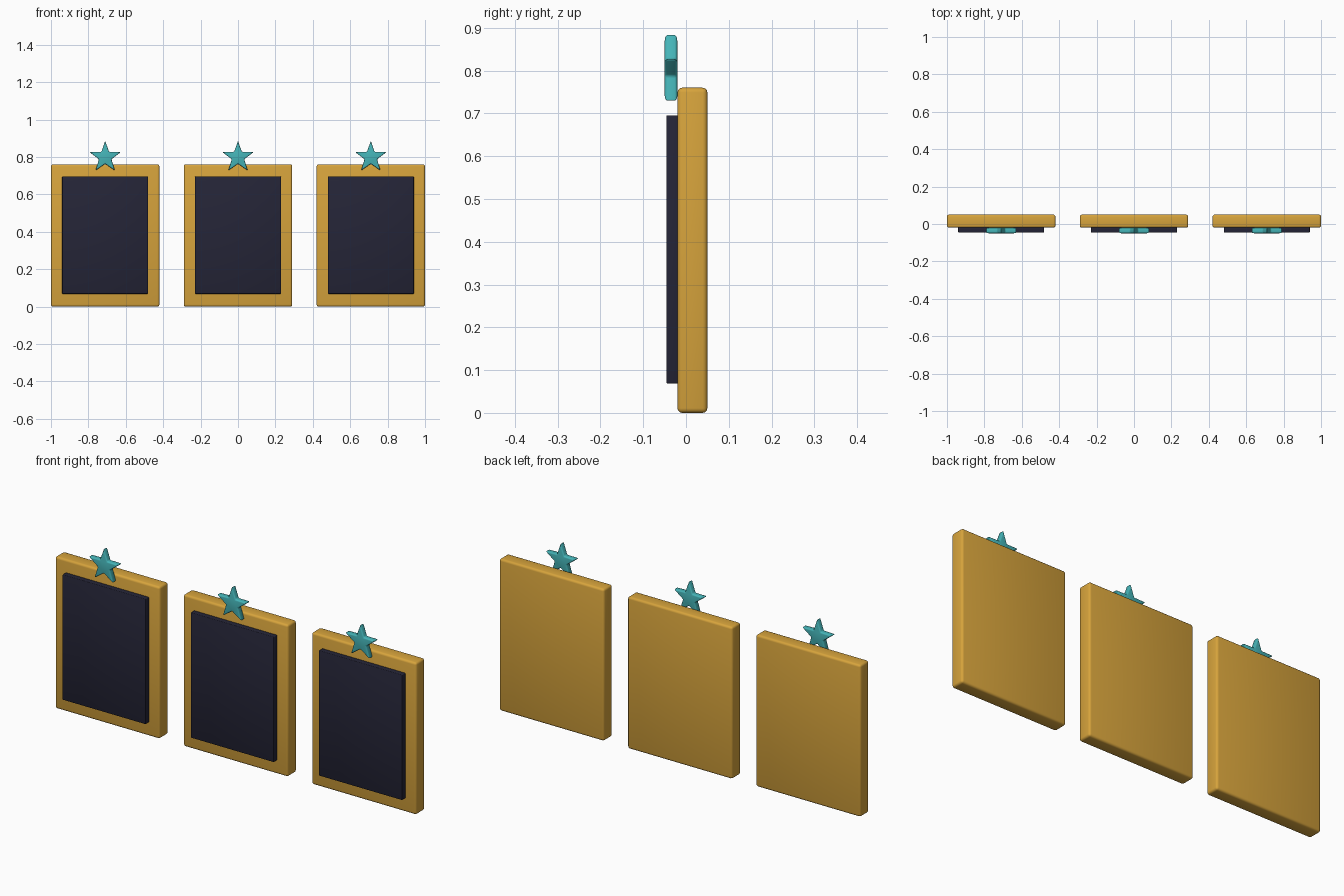
import bpy, bmesh, math

if "Cube" in bpy.data.objects:
    bpy.data.objects.remove(bpy.data.objects["Cube"], do_unlink=True)


def material(name, rgb):
    m = bpy.data.materials.new(name)
    m.use_nodes = True
    m.diffuse_color = (*rgb, 1)
    bsdf = next(n for n in m.node_tree.nodes if n.type == "BSDF_PRINCIPLED")
    bsdf.inputs["Base Color"].default_value = (*rgb, 1)
    return m


GOLD = material("warm gold", (0.68, 0.37, 0.045))
NAVY = material("dark navy", (0.018, 0.018, 0.038))
TEAL = material("teal", (0.06, 0.46, 0.48))


def plate(name, outline, x, z, y_front, y_back, mat, bevel, segments):
    """Extrude an outline in the xz plane from y_front to y_back and round its edges."""
    bm = bmesh.new()
    face = bm.faces.new([bm.verts.new((px, y_front, pz)) for px, pz in outline])
    ext = bmesh.ops.extrude_face_region(bm, geom=[face], use_keep_orig=True)
    moved = [v for v in ext["geom"] if isinstance(v, bmesh.types.BMVert)]
    bmesh.ops.translate(bm, verts=moved, vec=(0, y_back - y_front, 0))
    bmesh.ops.recalc_face_normals(bm, faces=bm.faces)
    mesh = bpy.data.meshes.new(name)
    bm.to_mesh(mesh)
    bm.free()
    mesh.materials.append(mat)
    mesh.shade_smooth()
    ob = bpy.data.objects.new(name, mesh)
    ob.location = (x, 0, z)
    bpy.context.collection.objects.link(ob)
    mod = ob.modifiers.new("rounded edges", "BEVEL")
    mod.width, mod.segments = bevel, segments
    return ob


def rectangle(w, h):
    return [(-w / 2, -h / 2), (w / 2, -h / 2), (w / 2, h / 2), (-w / 2, h / 2)]


def star(outer, inner, points=5):
    out = []
    for i in range(points * 2):
        r = inner if i % 2 else outer
        a = math.pi / 2 + i * math.pi / points
        out.append((r * math.cos(a), r * math.sin(a)))
    return out


# Three identical boards side by side, each topped by a star
for side, x in (("right", -0.71), ("middle", 0), ("left", 0.71)):
    plate(side + "_frame", rectangle(0.58, 0.76), x, 0.38, -0.02, 0.05, GOLD, 0.011, 3)
    plate(side + "_panel", rectangle(0.46, 0.627), x, 0.382, -0.046, -0.015, NAVY, 0.003, 2)
    plate(side + "_star", star(0.088, 0.035), x, 0.7985, -0.05, -0.02, TEAL, 0.006, 3)
